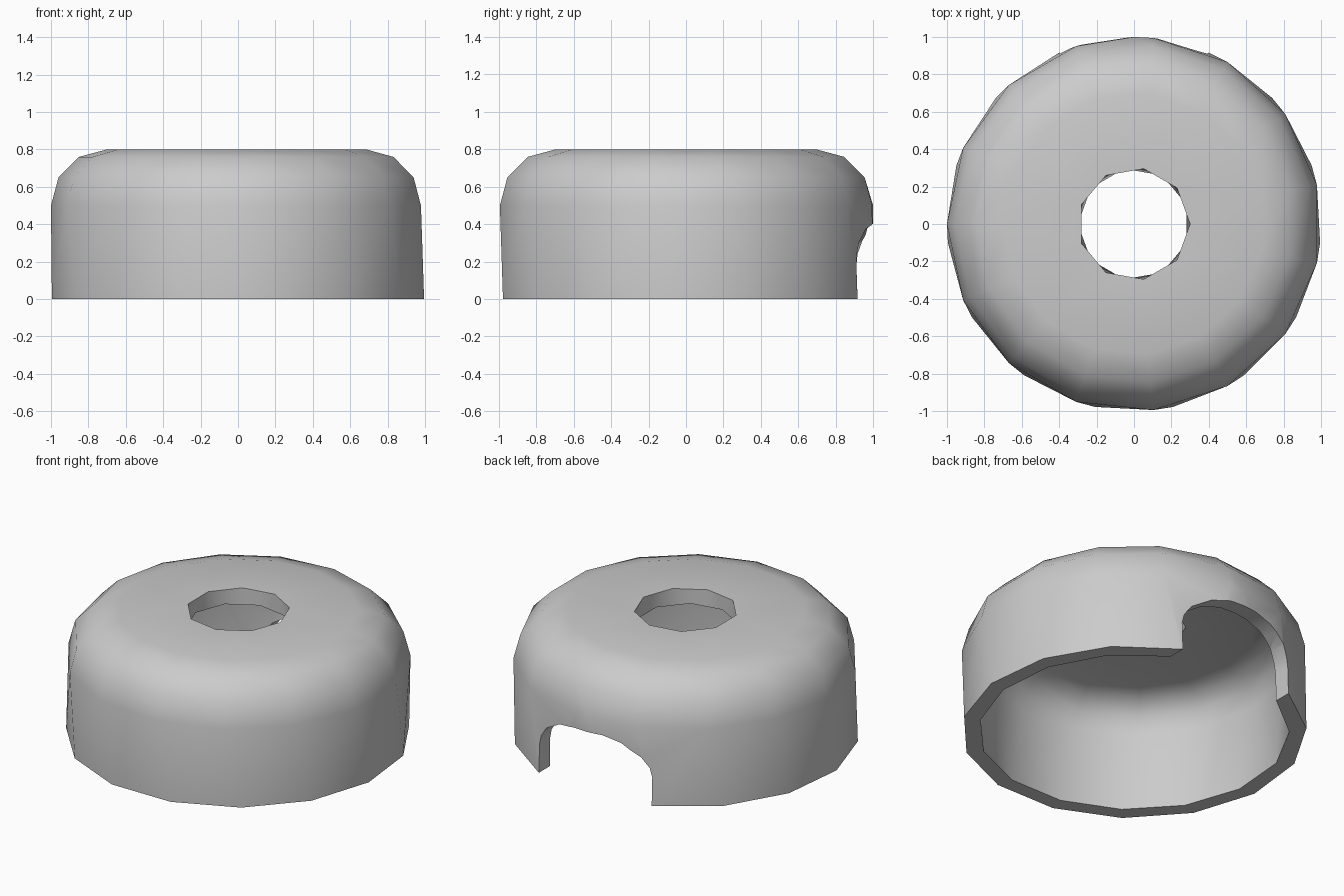
import bpy, bmesh
from math import sin, cos, radians, degrees, asin, pi

if "Cube" in bpy.data.objects:
    bpy.data.objects.remove(bpy.data.objects["Cube"])


def even(n, start=0):
    return [(start + 360 * k / n) % 360 for k in range(n)]


def notched(radius):
    """Angles of a rim ring whose points start at the notch corners (back, +y)."""
    half = degrees(asin(0.4 / radius))
    step = (360 - 2 * half) / 13
    rim = [(90 + half + step * k) % 360 for k in range(14)]
    return rim + [90 - half / 2, 90, 90 + half / 2]


def add_ring(bm, radius, z, angles):
    return [(a, bm.verts.new((radius * cos(radians(a)), radius * sin(radians(a)), z)))
            for a in sorted(angles)]


def zip_rings(bm, a, b):
    """Triangle strip between two rings, with any point counts, ordered by angle."""
    start = min(range(len(b)), key=lambda k: abs((b[k][0] - a[0][0] + 180) % 360 - 180))
    b = b[start:] + b[:start]

    def unroll(ring):
        out = [ring[0][0]]
        for ang, _ in ring[1:] + ring[:1]:
            out.append(out[-1] + (ang - out[-1]) % 360)
        return out
    ua, ub = unroll(a), unroll(b)
    shift = round((ua[0] - ub[0]) / 360) * 360
    ub = [x + shift for x in ub]
    i = j = 0
    while i < len(a) or j < len(b):
        va, vb = a[i % len(a)][1], b[j % len(b)][1]
        if j == len(b) or (i < len(a) and ua[i] + ua[i + 1] <= ub[j] + ub[j + 1]):
            i += 1
            bm.faces.new((va, a[i % len(a)][1], vb))
        else:
            j += 1
            bm.faces.new((va, b[j % len(b)][1], vb))


def make_object(name, bm):
    bmesh.ops.recalc_face_normals(bm, faces=bm.faces)
    mesh = bpy.data.meshes.new(name)
    bm.to_mesh(mesh)
    bm.free()
    obj = bpy.data.objects.new(name, mesh)
    bpy.context.collection.objects.link(obj)
    return obj


# Hollow cap: closed section of rings, outside up, through the hole, inside down
upper = even(15, 12)
shoulder = upper + [90]
section = [(1.0, 0.0, notched(1.0)), (1.0, 0.5, shoulder)]
section += [(0.7 + 0.3 * cos(t), 0.5 + 0.3 * sin(t), upper) for t in (pi / 6, pi / 3, pi / 2)]
section += [(0.3, 0.8, even(9)), (0.3, 0.7, even(9, 20))]
section += [(0.7 + 0.2 * cos(t), 0.5 + 0.2 * sin(t), upper) for t in (pi / 2, pi / 3, pi / 6)]
section += [(0.9, 0.5, shoulder), (0.9, 0.0, notched(0.9))]

bm = bmesh.new()
rings = [add_ring(bm, *s) for s in section]
for k, ring in enumerate(rings):
    zip_rings(bm, ring, rings[(k + 1) % len(rings)])
cap = make_object("cap", bm)

# Arched notch cutter at the back
half_arch = [(0.399, -0.1), (0.399, 0.18), (0.385, 0.24), (0.34, 0.305), (0.22, 0.375), (0.1, 0.4)]
arch = half_arch + [(-x, z) for x, z in reversed(half_arch)]
bm = bmesh.new()
face = bm.faces.new([bm.verts.new((x, 0.5, z)) for x, z in arch])
out = bmesh.ops.extrude_face_region(bm, geom=[face])
bmesh.ops.translate(bm, vec=(0, 0.8, 0),
                    verts=[v for v in out["geom"] if isinstance(v, bmesh.types.BMVert)])
cutter = make_object("notch_cutter", bm)
cutter.hide_render = True

mod = cap.modifiers.new("notch", 'BOOLEAN')
mod.object = cutter
mod.operation = 'DIFFERENCE'
mod.solver = 'EXACT'
bpy.context.view_layer.objects.active = cap
cap.select_set(True)
bpy.ops.object.modifier_apply(modifier=mod.name)
bpy.data.objects.remove(cutter)

# Smooth walls, sharp rims
bpy.ops.object.shade_smooth_by_angle(angle=radians(45))
